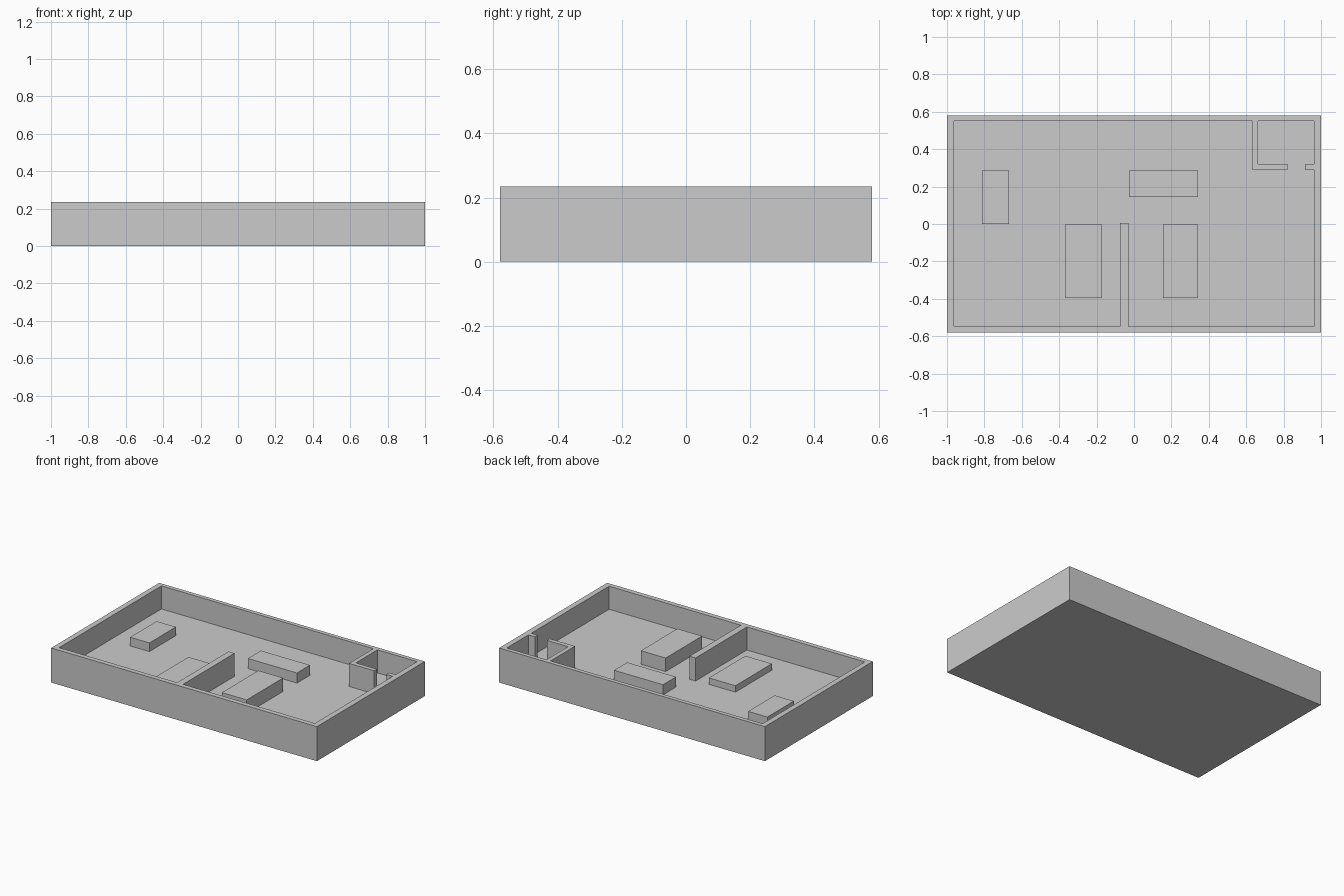
import bpy, bmesh

if "Cube" in bpy.data.objects:
    bpy.data.objects.remove(bpy.data.objects["Cube"])

FLOOR, TOP = 0.078, 0.235


def new_object(name, bm):
    bmesh.ops.recalc_face_normals(bm, faces=bm.faces)
    mesh = bpy.data.meshes.new(name)
    bm.to_mesh(mesh)
    bm.free()
    obj = bpy.data.objects.new(name, mesh)
    bpy.context.collection.objects.link(obj)
    return obj


def ring(bm, points, z):
    return [bm.verts.new((x, y, z)) for x, y in points]


def loop_walls(bm, upper, lower):
    n = len(upper)
    for i in range(n):
        j = (i + 1) % n
        bm.faces.new((upper[i], upper[j], lower[j], lower[i]))
    bm.faces.new(lower)


def house_shell():
    # outer footprint and the connected room outline
    outer = [(-1, -0.58), (1, -0.58), (1, 0.58), (-1, 0.58)]
    rooms = [(-0.963, -0.547), (-0.075, -0.547), (-0.075, 0.005),   # divider wall
             (-0.03, 0.005), (-0.03, -0.547), (0.962, -0.547),
             (0.962, 0.29), (0.913, 0.29), (0.913, 0.32),           # door jamb
             (0.962, 0.32), (0.962, 0.552), (0.663, 0.552),         # small room
             (0.663, 0.32), (0.822, 0.32), (0.822, 0.29),
             (0.633, 0.29), (0.633, 0.552), (-0.963, 0.552)]
    bm = bmesh.new()
    out_top, in_top = ring(bm, outer, TOP), ring(bm, rooms, TOP)
    loop_walls(bm, out_top, ring(bm, outer, 0))
    loop_walls(bm, in_top, ring(bm, rooms, FLOOR))
    # wall tops
    edges = [e for e in bm.edges if all(v.co.z > TOP - 1e-4 for v in e.verts)]
    bmesh.ops.triangle_fill(bm, edges=edges, use_beauty=True)
    return new_object("house_shell", bm)


def block(name, x0, x1, y0, y1, top):
    bm = bmesh.new()
    bmesh.ops.create_cube(bm, size=1)
    base = FLOOR - 0.005
    for v in bm.verts:
        v.co = (x1 if v.co.x > 0 else x0, y1 if v.co.y > 0 else y0,
                top if v.co.z > 0 else base)
    return new_object(name, bm)


house_shell()

# furniture
block("side_bench", -0.812, -0.667, 0.0, 0.285, 0.137)
block("counter", -0.027, 0.342, 0.145, 0.285, 0.147)
block("bed", -0.37, -0.17, -0.395, -0.003, 0.122)
block("table", 0.155, 0.342, -0.395, -0.003, 0.17)
